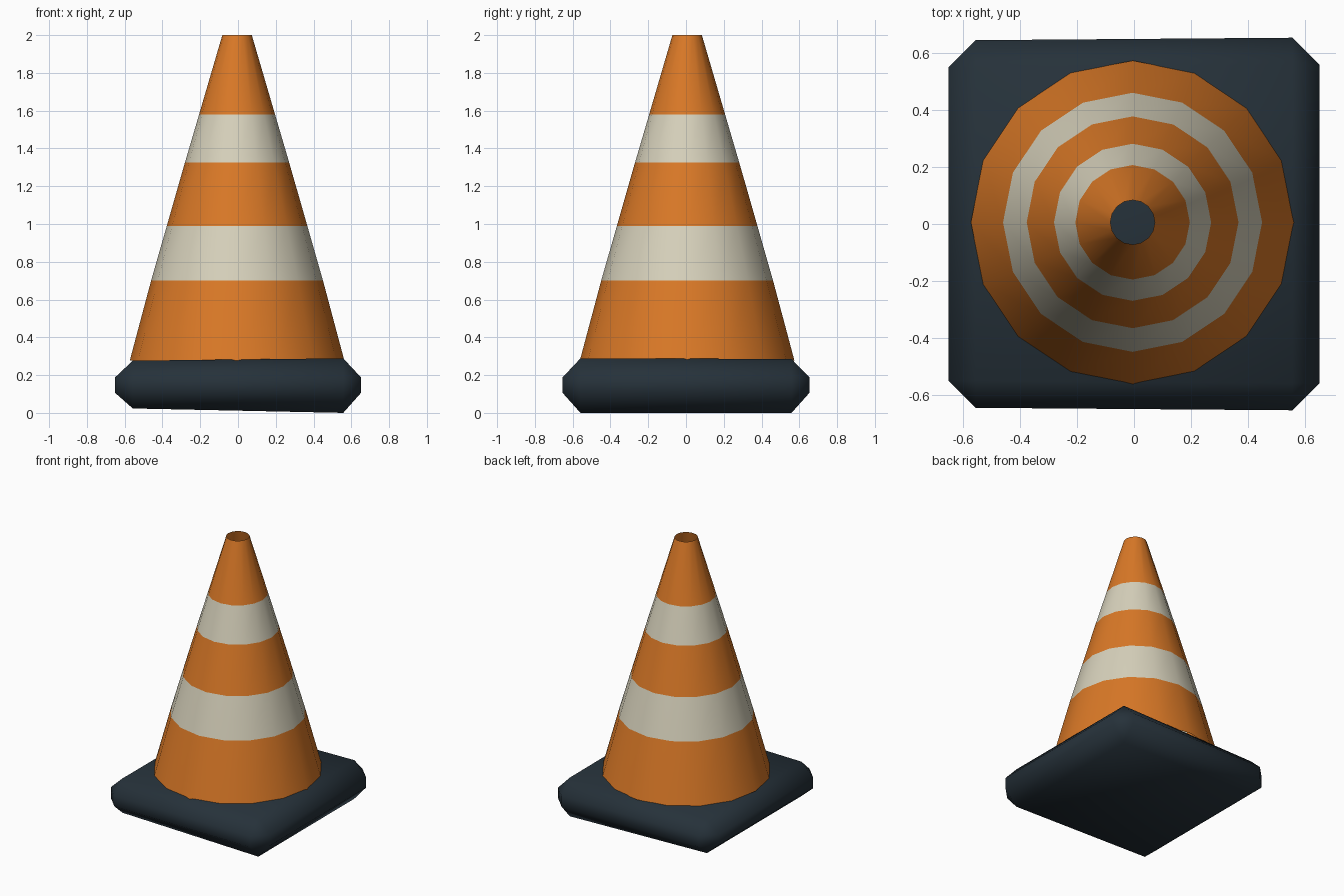
import bpy, bmesh, math

if "Cube" in bpy.data.objects:
    bpy.data.objects.remove(bpy.data.objects["Cube"])


def material(name, rgb):
    m = bpy.data.materials.new(name)
    m.diffuse_color = (*rgb, 1.0)
    m.use_nodes = True
    m.node_tree.nodes["Principled BSDF"].inputs["Base Color"].default_value = m.diffuse_color
    return m


orange = material("orange", (0.70, 0.19, 0.02))
cream = material("cream", (0.68, 0.64, 0.50))
dark = material("dark slate", (0.019, 0.031, 0.042))


def finish(bm, name, mats, angle):
    me = bpy.data.meshes.new(name)
    bm.to_mesh(me)
    bm.free()
    for m in mats:
        me.materials.append(m)
    ob = bpy.data.objects.new(name, me)
    bpy.context.collection.objects.link(ob)
    bpy.ops.object.select_all(action='DESELECT')
    ob.select_set(True)
    bpy.context.view_layer.objects.active = ob
    bpy.ops.object.shade_smooth_by_angle(angle=math.radians(angle))
    return ob


# Striped cone shell: 16 sides, open at the top, bands alternate in colour
SIDES = 16
rings = [(0.277, 0.568), (0.70, 0.455), (0.99, 0.372),
         (1.325, 0.276), (1.58, 0.201), (2.0, 0.078)]
bm = bmesh.new()
loops = []
for z, r in rings:
    loops.append([bm.verts.new((-0.005 + r * math.cos(2 * math.pi * i / SIDES),
                                0.006 + r * math.sin(2 * math.pi * i / SIDES), z))
                  for i in range(SIDES)])
for band in range(len(rings) - 1):
    a, b = loops[band], loops[band + 1]
    for i in range(SIDES):
        j = (i + 1) % SIDES
        f = bm.faces.new((a[i], a[j], b[j], b[i]))
        f.material_index = band % 2
finish(bm, "striped_cone", [orange, cream], 40)

# Base slab: box with single chamfers, slightly uneven like a worn rubber foot
bm = bmesh.new()
bmesh.ops.create_cube(bm, size=1.0)
for v in bm.verts:
    v.co = (v.co.x * 1.304, v.co.y * 1.30, 0.147 + v.co.z * 0.27)
bmesh.ops.bevel(bm, geom=list(bm.edges), offset=0.095, segments=1,
                affect='EDGES', profile=0.5)
for v in bm.verts:
    x, y, z = v.co
    if z < 0.03:
        v.co.z = 0.0118 - 0.021 * x
    elif z > 0.26:
        v.co.z = 0.281 + 0.011 * x - 0.003 * y
    v.co.y = y * (1 + 0.012 * x)
finish(bm, "base_slab", [dark], 80)
